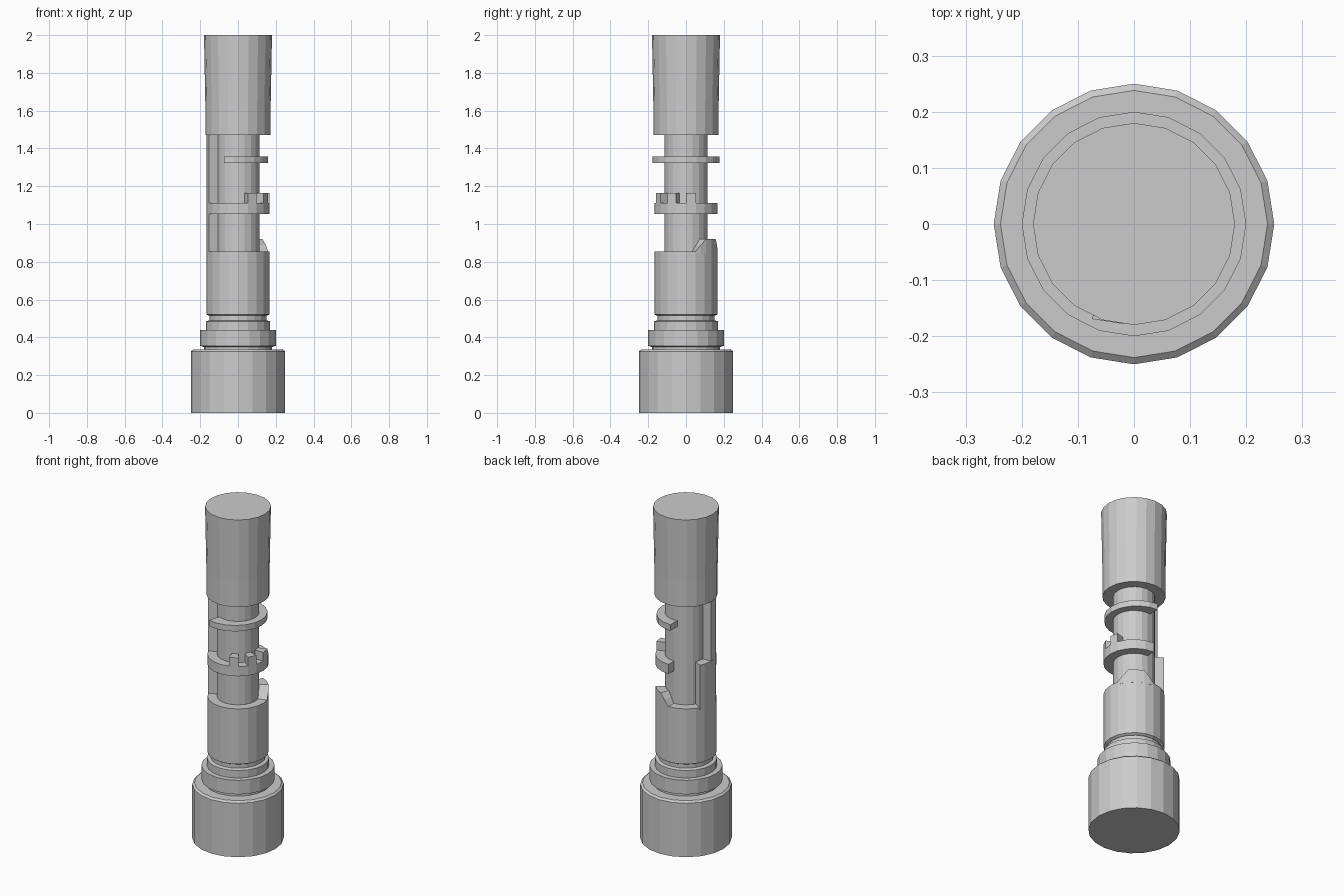
import bpy
from math import cos, sin, radians

if "Cube" in bpy.data.objects:
    bpy.data.objects.remove(bpy.data.objects["Cube"])

SIDES = 20


def make(name, verts, faces):
    mesh = bpy.data.meshes.new(name)
    mesh.from_pydata(verts, [], faces)
    mesh.update()
    obj = bpy.data.objects.new(name, mesh)
    bpy.context.collection.objects.link(obj)
    return obj


def lathe(name, profile):
    """Capped solid of revolution from (radius, z) points, bottom to top."""
    n = SIDES
    verts = [(r * cos(radians(i * 360 / n)), r * sin(radians(i * 360 / n)), z)
             for r, z in profile for i in range(n)]
    faces = [(k * n + i, k * n + (i + 1) % n, (k + 1) * n + (i + 1) % n, (k + 1) * n + i)
             for k in range(len(profile) - 1) for i in range(n)]
    faces.append(tuple(reversed(range(n))))
    faces.append(tuple(range(len(verts) - n, len(verts))))
    return make(name, verts, faces)


def sector(name, ri, ro, z0, tops, cx=0.0):
    """Curved block between two radii; tops is a list of (angle, top z)."""
    verts, faces = [], []
    for a, z1 in tops:
        c, s = cos(radians(a)), sin(radians(a))
        verts += [(cx + ri * c, ri * s, z0), (cx + ro * c, ro * s, z0),
                  (cx + ro * c, ro * s, z1), (cx + ri * c, ri * s, z1)]
    for k in range(len(tops) - 1):
        b = 4 * k
        for j in range(4):
            m = (j + 1) % 4
            faces.append((b + j, b + 4 + j, b + 4 + m, b + m))
    e = len(verts)
    faces += [(0, 1, 2, 3), (e - 1, e - 2, e - 3, e - 4)]
    obj = make(name, verts, faces)
    obj.data.flip_normals()
    return obj


def arc(start, end, z):
    """Angles on the 18 degree grid between start and end, all at one height."""
    inner = [a for a in range(-360, 361, 18) if start < a < end]
    return [(a, z) for a in [start] + inner + [end]]


# Base, stepped collar and lower sleeve
lathe("base", [(.25, 0), (.25, .325), (.238, .335), (.185, .335)])
lathe("collar", [(.18, .33), (.18, .348), (.2, .355), (.2, .44), (.17, .44),
                 (.17, .485), (.15, .49), (.15, .53)])
lathe("sleeve", [(.155, .515), (.167, .522), (.167, .855)])

# Inner core and flared top
lathe("core", [(.115, .8), (.115, 1.5)])
lathe("top_grip", [(.173, 1.472), (.173, 1.63), (.18, 2.0)])

# Raised tooth on the sleeve rim
sector("sleeve_tooth", .11, .167, .84,
       [(17, .855), (28, .888), (39, .92), (54, .92), (70, .92), (80, .888), (90, .855)])

# Side rail: wide below the ring, narrow above it
sector("rail_lower", .108, .167, .84, arc(-208, -158, 1.11))
sector("rail_upper", .108, .167, 1.05, arc(-180, -158, 1.48))

# Middle ring with crown teeth
sector("crown_ring", .108, .168, 1.052, arc(-180, 90, 1.11))
for i, start in enumerate((-72, -36, 0)):
    sector(f"crown_tooth_{i + 1}", .114, .168, 1.1, arc(start, start + 18, 1.163))

# Thin offset upper ring
sector("upper_ring", .11, .178, 1.322, arc(-108, 90, 1.358), cx=-.02)
